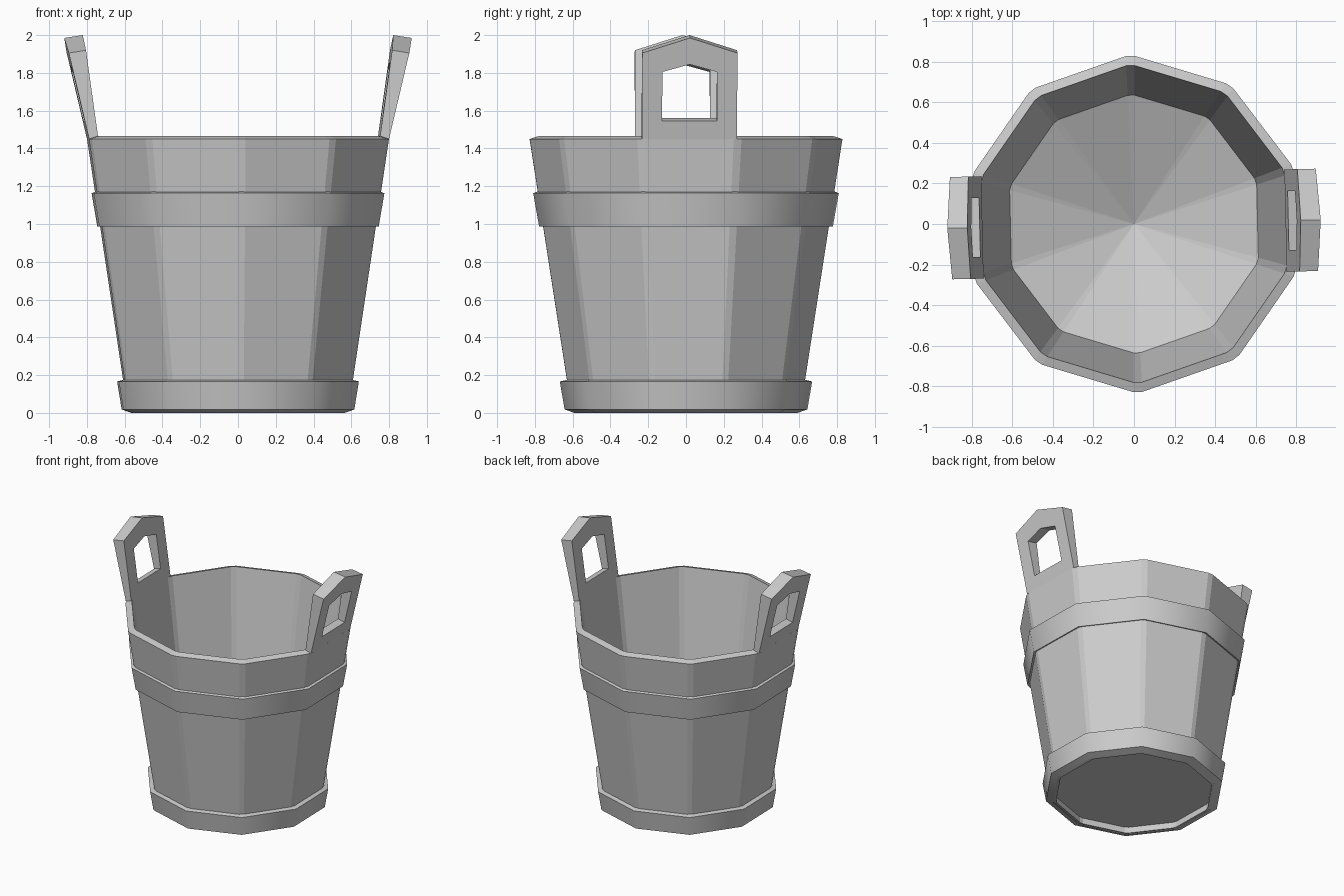
import bpy
import bmesh
from math import cos, sin, pi, radians

old = bpy.data.objects.get("Cube")
if old:
    bpy.data.objects.remove(old, do_unlink=True)

SIDES = 10
TURN = radians(1.3)      # slight twist of the whole bucket
GREY = (0.6, 0.6, 0.6, 1)

mat = bpy.data.materials.new("plain grey")
mat.use_nodes = True
mat.diffuse_color = GREY
mat.node_tree.nodes["Principled BSDF"].inputs["Base Color"].default_value = GREY


def finish(name, bm, smooth_angle=None):
    bmesh.ops.remove_doubles(bm, verts=bm.verts, dist=0.0005)
    bmesh.ops.recalc_face_normals(bm, faces=bm.faces)
    mesh = bpy.data.meshes.new(name)
    bm.to_mesh(mesh)
    bm.free()
    mesh.materials.append(mat)
    if smooth_angle:
        mesh.polygons.foreach_set("use_smooth", [True] * len(mesh.polygons))
        mesh.set_sharp_from_angle(angle=radians(smooth_angle))
    obj = bpy.data.objects.new(name, mesh)
    obj.rotation_euler.z = TURN
    bpy.context.collection.objects.link(obj)
    return obj


def bridge(bm, a, b):
    """Join two closed loops of vertices with quads."""
    n = len(a)
    for i in range(n):
        j = (i + 1) % n
        bm.faces.new((a[i], a[j], b[j], b[i]))


def turned(name, profile, chamfer=0.0, closed=False, smooth_angle=None):
    """Sweep a (radius, height) profile round a polygon with trimmed corners."""
    half = pi / SIDES
    trim = radians(chamfer)
    angles = [pi / 2 + 2 * half * k + s * trim
              for k in range(SIDES) for s in ((-1, 1) if chamfer else (0,))]
    shrink = cos(half) / cos(half - trim)
    bm = bmesh.new()
    rings = [[bm.verts.new((r * shrink * cos(a), r * shrink * sin(a), z))
              for a in angles] for r, z in profile]
    for a, b in zip(rings, rings[1:]):
        bridge(bm, a, b)
    if closed:
        bridge(bm, rings[-1], rings[0])
    return finish(name, bm, smooth_angle)


# Staved body: recessed underside, sloping wall, tilted rim, dished floor
turned("bucket_body", [(0, 0.05), (0.575, 0.05), (0.57, 0.0), (0.61, 0.01),
                       (0.835, 1.45), (0.787, 1.465), (0.64, 0.5), (0, 0.22)],
       chamfer=1.5)

# Hoops
turned("lower_hoop", [(0.59, 0.0), (0.643, 0.018), (0.668, 0.166), (0.62, 0.178)],
       closed=True, smooth_angle=40)
turned("upper_hoop", [(0.745, 0.997), (0.778, 0.987), (0.809, 1.163), (0.77, 1.178)],
       closed=True, smooth_angle=40)


def gable(half_width, bottom, shoulder, peak):
    return [(-half_width, bottom), (half_width, bottom), (half_width, shoulder),
            (0, peak), (-half_width, shoulder)]


def handle(name, turn):
    """Upright lug with a gabled top and a matching hole, thicker at the top."""
    bm = bmesh.new()

    def inner(loop):
        return [bm.verts.new((0.747 + 0.14 * (z - 1.465), y, z)) for y, z in loop]

    def outer(loop):
        return [bm.verts.new((0.794 + 0.236 * (z - 1.465), y, z - 0.015))
                for y, z in loop]

    edge = gable(0.252, 1.465, 1.92, 2.0)
    hole = gable(0.145, 1.56, 1.82, 1.86)
    edge_in, edge_out = inner(edge), outer(edge)
    hole_in, hole_out = inner(hole), outer(hole)
    for a, b in ((edge_in, edge_out), (edge_out, hole_out),
                 (hole_out, hole_in), (hole_in, edge_in)):
        bridge(bm, a, b)
    finish(name, bm).rotation_euler.z += turn


handle("left_handle", 0)
handle("right_handle", pi)
